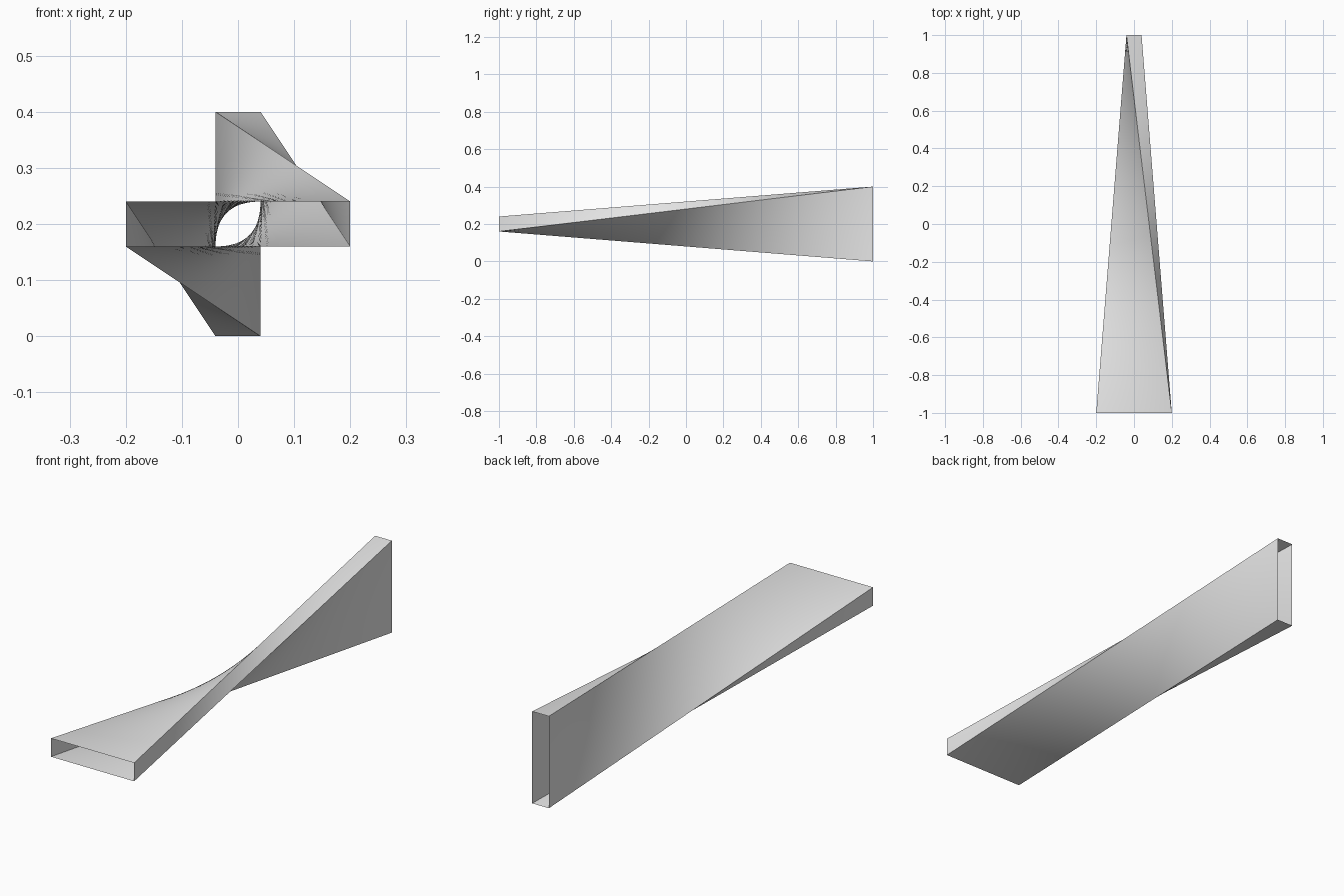
import bpy
import bmesh
import math
from mathutils import Vector

cube = bpy.data.objects.get("Cube")
if cube:
    bpy.data.objects.remove(cube, do_unlink=True)

ACROSS = 24   # divisions along each side of the section
ALONG = 80    # divisions along the length

# Plain grey finish
grey = bpy.data.materials.new("light grey")
grey.use_nodes = True
grey.diffuse_color = (0.8, 0.8, 0.8, 1)
grey.node_tree.nodes["Principled BSDF"].inputs["Base Color"].default_value = (0.8, 0.8, 0.8, 1)

# Flat front opening; each corner runs straight to a tall back opening
# that is turned a quarter turn
front = [Vector((x, -1, z)) for x, z in ((0.2, 0.16), (0.2, 0.24), (-0.2, 0.24), (-0.2, 0.16))]
back = [Vector((x, 1, z)) for x, z in ((0.04, 0.4), (-0.04, 0.4), (-0.04, 0.0), (0.04, 0.0))]


def outline(corners):
    """Evenly spaced points around a four-cornered section."""
    return [corners[i].lerp(corners[(i + 1) % 4], k / ACROSS)
            for i in range(4) for k in range(ACROSS)]


# Open twisted tube, ruled between the two openings
bm = bmesh.new()
pairs = list(zip(outline(front), outline(back)))
rings = [[bm.verts.new(a.lerp(b, j / ALONG)) for a, b in pairs] for j in range(ALONG + 1)]
for near, far in zip(rings, rings[1:]):
    for i in range(len(near)):
        n = (i + 1) % len(near)
        bm.faces.new((near[i], far[i], far[n], near[n]))

mesh = bpy.data.meshes.new("twisted_tube")
bm.to_mesh(mesh)
bm.free()
mesh.materials.append(grey)
tube = bpy.data.objects.new("twisted_tube", mesh)
bpy.context.collection.objects.link(tube)

# Smooth sides, sharp corner edges
bpy.ops.object.select_all(action='DESELECT')
tube.select_set(True)
bpy.context.view_layer.objects.active = tube
bpy.ops.object.shade_smooth_by_angle(angle=math.radians(30))
